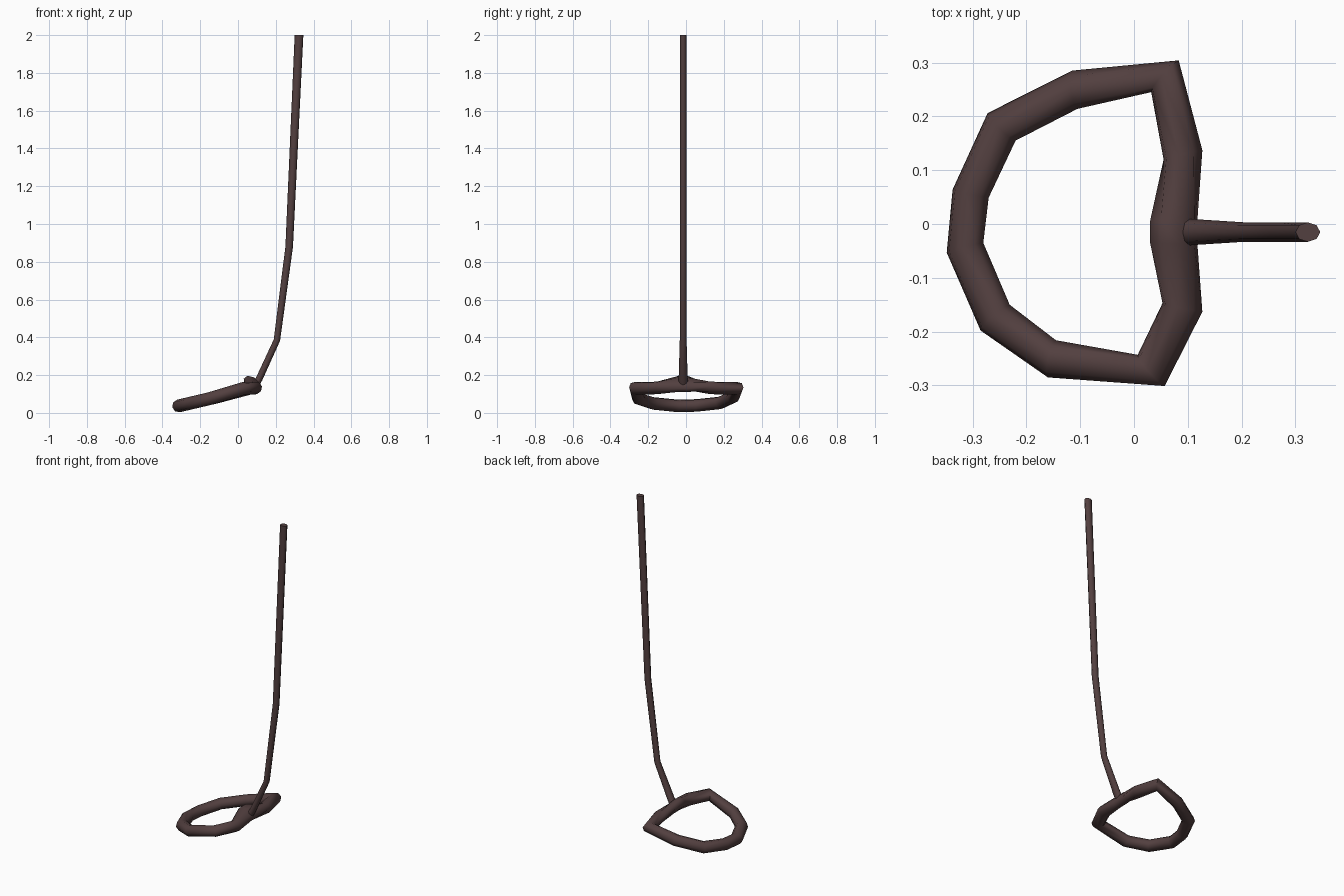
import bpy, bmesh, math
from mathutils import Vector

if "Cube" in bpy.data.objects:
    bpy.data.objects.remove(bpy.data.objects["Cube"])

iron = bpy.data.materials.new("dark_brown_iron")
iron.diffuse_color = (0.085, 0.05, 0.05, 1)
iron.use_nodes = True
iron.node_tree.nodes["Principled BSDF"].inputs["Base Color"].default_value = iron.diffuse_color
SIDES = 8


def loft(name, sections, sides, closed):
    """Skin a tube through (centre, half-axis u, half-axis v) sections."""
    bm = bmesh.new()
    rings = []
    for c, u, v in sections:
        rings.append([bm.verts.new(c + u * math.cos(2 * math.pi * k / sides)
                                   + v * math.sin(2 * math.pi * k / sides))
                      for k in range(sides)])
    n = len(rings)
    for i in range(n if closed else n - 1):
        a, b = rings[i], rings[(i + 1) % n]
        for k in range(sides):
            j = (k + 1) % sides
            bm.faces.new((a[k], a[j], b[j], b[k]))
    if not closed:
        bm.faces.new(rings[0])
        bm.faces.new(rings[-1])
    bmesh.ops.recalc_face_normals(bm, faces=bm.faces)
    mesh = bpy.data.meshes.new(name)
    bm.to_mesh(mesh)
    bm.free()
    mesh.materials.append(iron)
    ob = bpy.data.objects.new(name, mesh)
    bpy.context.collection.objects.link(ob)
    bpy.ops.object.select_all(action='DESELECT')
    ob.select_set(True)
    bpy.context.view_layer.objects.active = ob
    bpy.ops.object.shade_smooth_by_angle(angle=math.radians(60))
    return ob


# Tilted D-shaped loop: outer xy, inner xy, lift above the tilted plane
corners = [
    (0.083, 0.304, 0.032, 0.245, 0.005), (-0.115, 0.285, -0.105, 0.214, 0),
    (-0.272, 0.206, -0.220, 0.155, 0), (-0.337, 0.064, -0.270, 0.049, 0),
    (-0.348, -0.053, -0.280, -0.035, 0), (-0.285, -0.198, -0.231, -0.150, 0),
    (-0.160, -0.285, -0.145, -0.216, 0), (0.057, -0.301, 0.007, -0.243, 0.012),
    (0.127, -0.163, 0.053, -0.147, 0), (0.118, -0.040, 0.030, -0.035, 0.026),
    (0.118, 0.010, 0.030, 0.006, 0.026), (0.127, 0.137, 0.055, 0.120, 0),
]
SLOPE = 0.235
up = Vector((-SLOPE, 0, 1)).normalized() * 0.034
loop = []
for ox, oy, ix, iy, lift in corners:
    cx, cy = (ox + ix) / 2, (oy + iy) / 2
    ux, uy = (ox - ix) / 2, (oy - iy) / 2
    centre = Vector((cx, cy, 0.037 + (cx + 0.314) * SLOPE + lift))
    tilt = -0.6 if lift > 0.02 else SLOPE     # collar rolls toward the shaft
    v = Vector((0.01, 0, 0.034)) if lift > 0.02 else up
    loop.append((centre, Vector((ux, uy, ux * tilt)), v))
loft("loop", loop, SIDES, True)

# Bent shaft rising from the flat side of the loop
path = [(0.085, 0.140, 0.022, 0.026), (0.112, 0.180, 0.018, 0.024),
        (0.206, 0.385, 0.017, 0.018), (0.271, 0.880, 0.020, 0.018),
        (0.323, 2.000, 0.023, 0.018)]
shaft = []
for i, (x, z, rx, ry) in enumerate(path):
    a, b = path[max(i - 1, 0)], path[min(i + 1, len(path) - 1)]
    d = Vector((b[0] - a[0], 0, b[1] - a[1])).normalized()
    u = Vector((rx, 0, 0)) if i == 4 else Vector((d.z, 0, -d.x)) * rx
    shaft.append((Vector((x, -0.015, z)), u, Vector((0, ry, 0))))
loft("shaft", shaft, SIDES, False)
